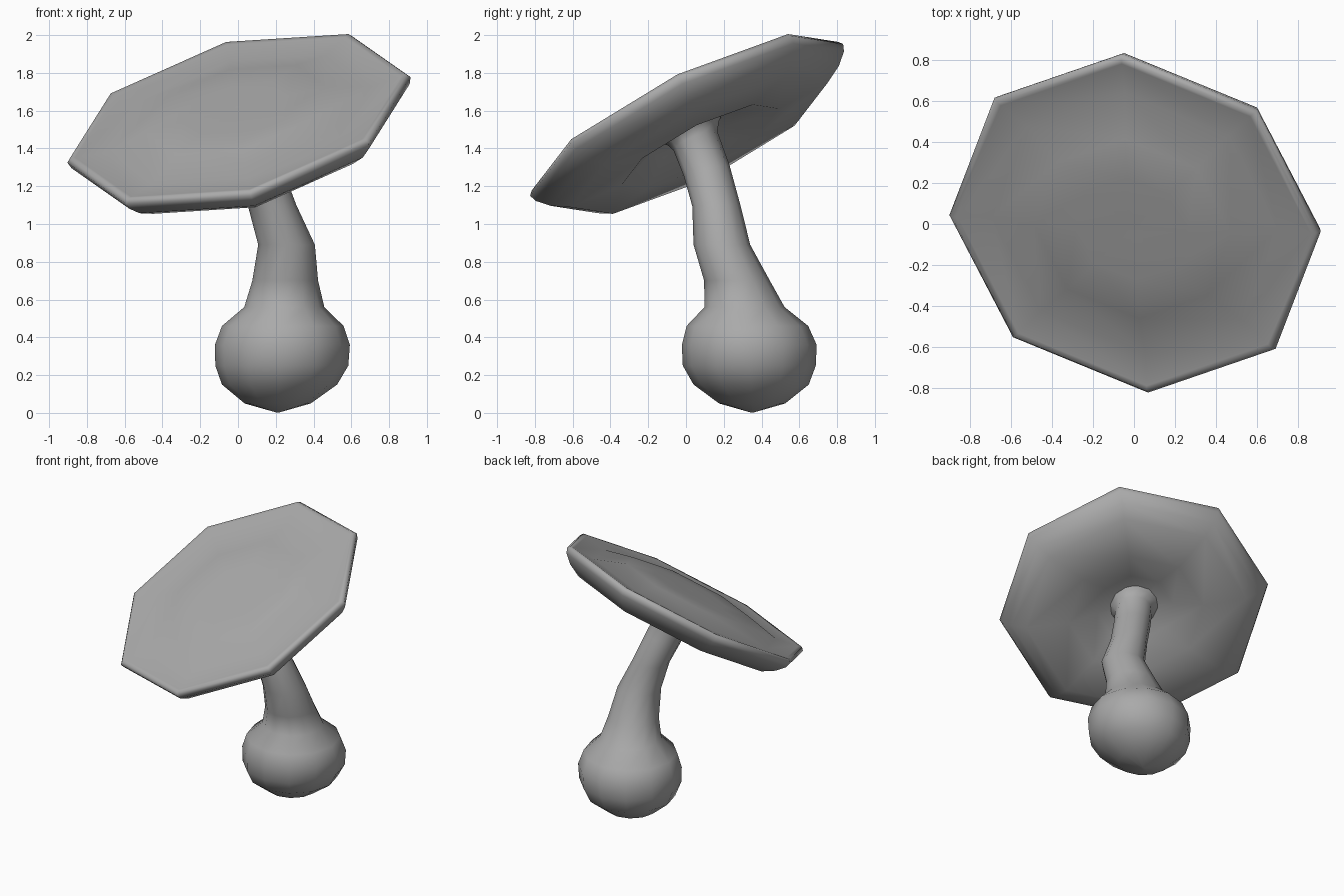
import bpy, bmesh, math
from mathutils import Vector

cube = bpy.data.objects.get("Cube")
if cube:
    bpy.data.objects.remove(cube, do_unlink=True)

grey = bpy.data.materials.new("plain grey")
grey.use_nodes = True
colour = (0.4, 0.4, 0.4, 1)
grey.diffuse_color = colour
grey.node_tree.nodes["Principled BSDF"].inputs["Base Color"].default_value = colour


def loft(name, rings, sides, angle):
    """Skin a stack of (centre, radius, u, v) rings and close both ends."""
    bm = bmesh.new()
    loops = []
    for centre, radius, u, v in rings:
        turns = [math.tau * i / sides for i in range(sides)]
        loops.append([bm.verts.new(centre + radius * (u * math.cos(t) + v * math.sin(t)))
                      for t in turns])
    for a, b in zip(loops, loops[1:]):
        for i in range(sides):
            j = (i + 1) % sides
            bm.faces.new((a[i], a[j], b[j], b[i]))
    bm.faces.new(loops[0])
    bm.faces.new(loops[-1])
    bmesh.ops.recalc_face_normals(bm, faces=bm.faces)
    mesh = bpy.data.meshes.new(name)
    bm.to_mesh(mesh)
    bm.free()
    obj = bpy.data.objects.new(name, mesh)
    bpy.context.collection.objects.link(obj)
    mesh.materials.append(grey)
    bpy.ops.object.select_all(action='DESELECT')
    obj.select_set(True)
    bpy.context.view_layer.objects.active = obj
    bpy.ops.object.shade_smooth_by_angle(angle=math.radians(angle))


# Frame of the tilted cap
normal = Vector((-0.272, -0.506, 1)).normalized()
cap_u = Vector((0.91, -0.04, 0.227)).normalized()
cap_v = normal.cross(cap_u).normalized()
middle = Vector((0, -0.006, 1.57))

# Eight-sided cap: raised centre, shallow moat, rolled rim, hollow underside
profile = [(0.02, 0.045), (0.3, 0.048), (0.53, 0.04), (0.77, -0.02), (0.95, -0.004),
           (0.98, 0.0), (1.0, -0.022), (0.985, -0.06), (0.92, -0.12), (0.82, -0.175),
           (0.5, -0.185), (0.28, -0.105), (0.02, -0.07)]
loft("cap", [(middle + normal * h, 0.937 * s, cap_u, cap_v * 0.985) for s, h in profile], 8, 80)

# Round bulb narrowing into a bent stem that widens a little at the cap;
# each step is x, y, z, radius and how far the ring leans with the cap
path = [(0.21, 0.35, 0.003, 0.01, 0), (0.21, 0.35, 0.05, 0.175, 0),
        (0.22, 0.345, 0.15, 0.305, 0), (0.232, 0.335, 0.25, 0.352, 0),
        (0.235, 0.335, 0.36, 0.357, 0), (0.237, 0.325, 0.46, 0.322, 0),
        (0.245, 0.31, 0.56, 0.212, 0), (0.25, 0.27, 0.70, 0.174, 0),
        (0.257, 0.19, 0.89, 0.15, 0), (0.18, 0.16, 1.10, 0.128, 0.1),
        (0.11, 0.11, 1.28, 0.128, 0.5), (0.045, 0.05, 1.44, 0.128, 0.9),
        (0.035, 0.04, 1.48, 0.15, 1), (0.03, 0.035, 1.51, 0.18, 1)]
axis_x, axis_y = Vector((1, 0, 0)), Vector((0, 1, 0))
loft("stem_and_bulb", [(Vector((x, y, z)), r, axis_x.lerp(cap_u, lean), axis_y.lerp(cap_v, lean))
                       for x, y, z, r, lean in path], 12, 80)
